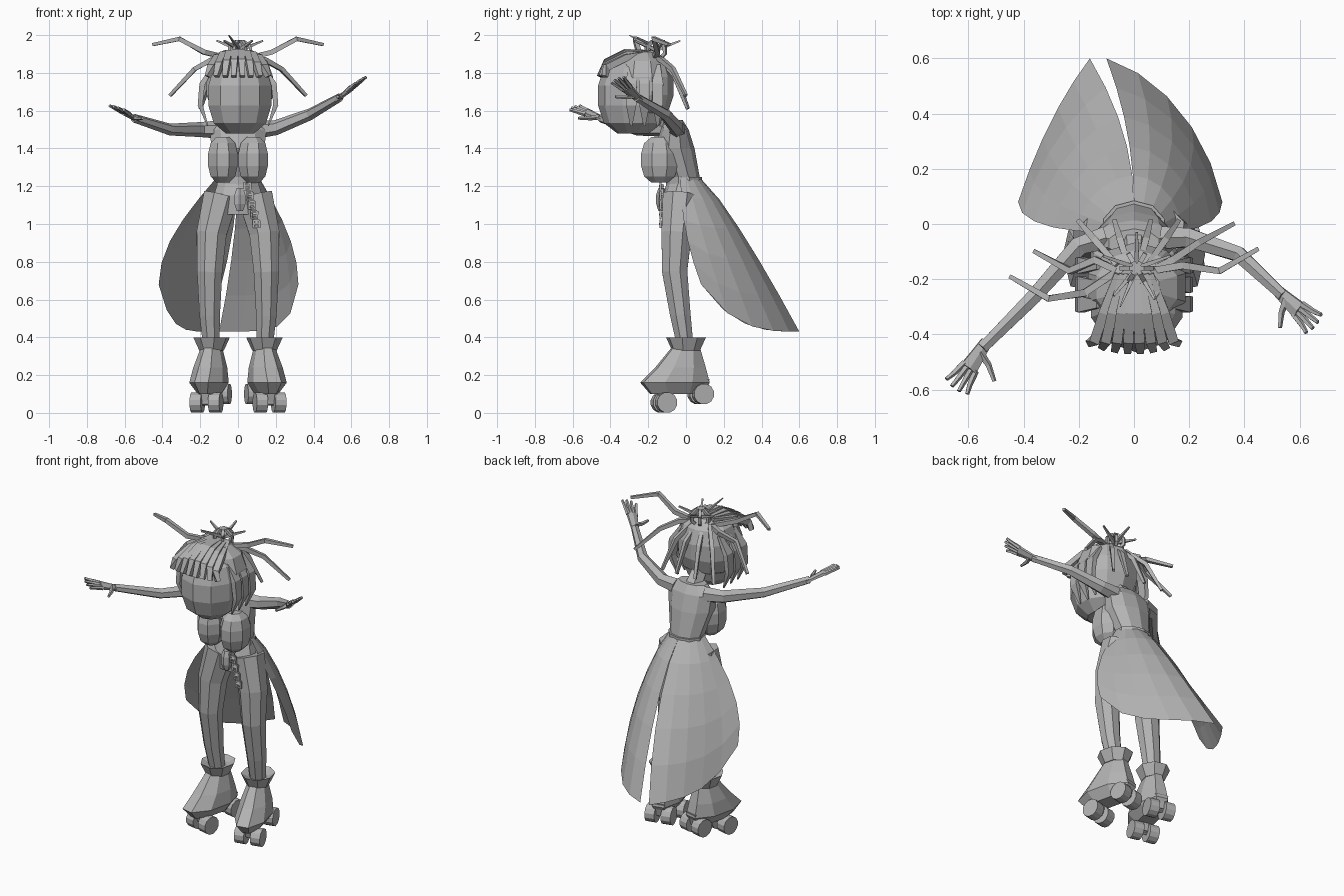
import bpy
from math import sin, cos, pi, radians
from mathutils import Vector, Matrix

old = bpy.data.objects.get("Cube")
if old:
    bpy.data.objects.remove(old)

GREY = (0.45, 0.45, 0.45, 1)
grey = bpy.data.materials.new("plain grey")
grey.use_nodes = True
grey.diffuse_color = GREY
grey.node_tree.nodes["Principled BSDF"].inputs["Base Color"].default_value = GREY

SIDES = (("right", -1), ("left", 1))
SIDEWAYS, FORWARD, UPWARD = Vector((1, 0, 0)), Vector((0, 1, 0)), Vector((0, 0, 1))


def skin(name, rows, closed=True):
    """Join equal rows of points with quads; closed rows become a capped tube."""
    count = len(rows[0])
    faces = []
    for low in range(0, (len(rows) - 1) * count, count):
        for i in range(count if closed else count - 1):
            j = (i + 1) % count
            faces.append((low + i, low + j, low + count + j, low + count + i))
    if closed:
        last = (len(rows) - 1) * count
        faces.append(tuple(reversed(range(count))))
        faces.append(tuple(range(last, last + count)))
    mesh = bpy.data.meshes.new(name)
    mesh.from_pydata([tuple(point) for row in rows for point in row], [], faces)
    mesh.materials.append(grey)
    part = bpy.data.objects.new(name, mesh)
    bpy.context.collection.objects.link(part)
    return part


def loft(name, x, rings, sides=8):
    """Stack level rings given as depth, height, half width and half length."""
    fit = 1 / cos(pi / sides)
    angles = [2 * pi * (i + 0.5) / sides for i in range(sides)]
    return skin(name, [[(x + wide * fit * cos(a), y + deep * fit * sin(a), z) for a in angles]
                       for y, z, wide, deep in rings])


def egg(name, centre, half, levels=6, sides=10):
    """Blunt faceted ellipsoid of the given half sizes."""
    x, y, z = centre
    wide, deep, tall = half
    rings = []
    for i in range(levels):
        a = pi * (i + 0.5) / levels
        bulge = sin(a) ** 0.6
        rings.append((y, z - tall * cos(a) / cos(pi / levels / 2), wide * bulge, deep * bulge))
    return loft(name, x, rings, sides)


def tube(name, path, start, end, sides=6, flat=1.0, up=UPWARD, swell=0.0):
    """Sweep a tapering polygon along a path, flattened along its up side."""
    points = [Vector(p) for p in path]
    last = len(points) - 1
    rows = []
    for i, point in enumerate(points):
        along = (points[min(i + 1, last)] - points[max(i - 1, 0)]).normalized()
        across = along.cross(up).normalized()
        rise = across.cross(along) * flat
        radius = start + (end - start) * i / last + swell * sin(pi * i / last)
        angles = [2 * pi * (k + 0.5) / sides for k in range(sides)]
        rows.append([point + radius * (across * cos(a) + rise * sin(a)) for a in angles])
    return skin(name, rows)


def ring_path(centre, first, second, sides):
    """Points of a closed loop spanned by two half axes."""
    angles = [2 * pi * (i + 0.5) / sides for i in range(sides + 1)]
    return [Vector(centre) + first * cos(a) + second * sin(a) for a in angles]


# Torso, bust and neck
loft("torso", 0, [(-.03, 1.05, .13, .08), (-.03, 1.15, .13, .09), (-.01, 1.24, .1, .08),
                  (-.06, 1.4, .14, .1), (-.06, 1.5, .15, .07), (-.07, 1.55, .09, .05)], sides=10)
for side, s in SIDES:
    egg(side + "_bust", (s * .08, -.14, 1.34), (.08, .1, .12), sides=8)
tube("neck", [(0, -.06, 1.5), (0, -.18, 1.65)], .055, .045, up=SIDEWAYS)

# Bent-forward head with a hair cap over its back and crown
egg("head", (.01, -.28, 1.68), (.17, .18, .2))
egg("hair_cap", (.01, -.23, 1.73), (.18, .16, .18))

# Fringe strips swept from the crown to the brow
STRIPS = 8
for i in range(STRIPS):
    t = 2 * i / (STRIPS - 1) - 1
    drop = .03 * t * t
    tube("fringe_strip", [(.06 * t, -.18, 1.91), (.11 * t, -.32, 1.91 - drop),
                          (.14 * t, -.42, 1.86 - drop), (.16 * t, drop - .46, 1.78)],
         .015, .018, sides=4, swell=.01)

# Cheek locks, and thin locks hanging behind
for side, s in SIDES:
    for y in (-.29, -.22, -.15):
        tube(side + "_cheek_lock", [(s * .13, y, 1.84), (s * .19, y, 1.74), (s * .2, y, 1.63), (s * .16, y, 1.52)],
             .02, .008, sides=4, flat=.5, up=SIDEWAYS, swell=.03)
for x in (-.2, -.07, .06, .16):
    tube("back_lock", [(x * .3, -.15, 1.89), (x * .7, -.06, 1.79), (x, .01, 1.61)], .014, .011, sides=4, swell=.005)

# Long flying strands, one high and one low on each side, swung round a little
for side, s in SIDES:
    swing = s * .05
    root = (s * .06, -.17, 1.88)
    tube(side + "_high_strand", [root, (s * .18, swing - .2, 1.91), (s * .31, swing - .22, 1.98),
                                 (s * .45, swing - .14, 1.95)], .017, .011, sides=4, swell=.004)
    tube(side + "_low_strand", [root, (s * .14, -.13, 1.87), (s * .23, swing - .12, 1.82),
                                (s * .36, swing - .05, 1.68)], .017, .011, sides=4, swell=.004)

# Looped bun with loose ends
hub = Vector((.01, -.16, 1.92))
for turn in (0, 60, 120):
    spin = Matrix.Rotation(radians(turn), 3, "Z")
    tube("bun_loop", ring_path(hub, spin @ SIDEWAYS * .06, UPWARD * .05, sides=8),
         .012, .012, sides=4, up=spin @ FORWARD)
for turn in range(20, 360, 70):
    outward = Matrix.Rotation(radians(turn), 3, "Z") @ SIDEWAYS
    tube("bun_end", [hub, hub + outward * .13 + UPWARD * .05], .014, .006, sides=4)
tube("bun_tip", [hub, (-.05, -.3, 2)], .014, .003, sides=4)


# Arms ending in spread hands
def arm(side, path, ahead, spread):
    tube(side + "_arm", path, .048, .023)
    wrist, ahead, spread = Vector(path[-1]), Vector(ahead), Vector(spread)
    facing = ahead.cross(spread)
    tube(side + "_palm", [wrist - ahead * .15, wrist + ahead * .2, wrist + ahead * .5],
         .024, .037, flat=.45, up=facing)
    for k in (-.6, -.2, .2, .6):
        tube(side + "_finger", [wrist + ahead * .45 + spread * k * .5, wrist + ahead * .75 + spread * k * .7,
                                wrist + ahead * (1 - abs(k) / 8) + spread * k * .9], .013, .008, sides=5)
    tube(side + "_thumb", [wrist + ahead * .1, wrist + ahead * .2 - spread * .6, wrist + ahead * .4 - spread * 1.2],
         .016, .008, sides=5)


arm("right", [(-.1, -.05, 1.5), (-.2, -.08, 1.5), (-.36, -.26, 1.5), (-.55, -.45, 1.56)],
    ahead=(-.1, -.15, .06), spread=(-.07, .05, .02))
arm("left", [(.1, -.05, 1.5), (.2, -.05, 1.51), (.38, -.11, 1.58), (.54, -.26, 1.67)],
    ahead=(.12, -.11, .1), spread=(.05, .06, .03))

# Swept skirt in two halves, open in front and slit behind, each hem drawn to a point
ROWS, COLUMNS = 5, 5
for side, s in SIDES:
    flare = .31 if s < 0 else .21
    rows = []
    for r in range(ROWS + 1):
        t = r / ROWS
        slit = (s * .03 - .13) * t * t
        edge = s * (.11 + flare * sin(t * pi / 2))
        side_y, back_y = .11 * t * t - .03, .07 + .53 * t
        side_z, back_z = 1.25 - .57 * t, 1.25 - .82 * t ** 1.2
        straight = t * (.75 if s < 0 else .35)
        row = []
        for c in range(COLUMNS + 1):
            u = c / COLUMNS
            outward = cos(u * pi / 2) * (1 - straight) + (1 - u) * straight
            behind = sin(u * pi / 2) * (1 - straight) + u * straight
            row.append((slit + (edge - slit) * outward, side_y + (back_y - side_y) * behind,
                        back_z + (side_z - back_z) * (1 - behind) ** 3))
        rows.append(row if s < 0 else row[::-1])
    skin(side + "_skirt_half", rows, closed=False)
loft("waistband", 0, [(-.01, 1.2, .11, .09), (-.01, 1.25, .11, .09)], sides=10)

# Legs and roller boots, toes turned out
for side, s in SIDES:
    tube(side + "_leg", [(s * .09, -.03, 1.15), (s * .14, -.05, .95), (s * .15, -.06, .75),
                         (s * .15, -.03, .52), (s * .14, 0, .33)], .1, .045, sides=8, up=FORWARD)
    boot = [loft(side + "_boot", 0, [(-.05, .1, .05, .14), (-.06, .16, .09, .18), (-.03, .24, .08, .13),
                                     (0, .35, .05, .07)]),
            loft(side + "_boot_cuff", 0, [(0, .33, .06, .07), (0, .4, .09, .1), (0, .38, .05, .06)])]
    for y, z in ((-.12, .055), (.08, .1)):
        hub = Vector((0, y, z))
        boot.append(tube(side + "_axle", [hub - SIDEWAYS * .08, hub + SIDEWAYS * .08], .015, .015))
        boot.append(loft(side + "_truck", 0, [(y, z, .02, .02), (y, z + .08, .04, .04)], sides=4))
        for offset in (-.08, .02):
            inner = hub + SIDEWAYS * offset
            boot.append(tube(side + "_wheel", [inner, inner + SIDEWAYS * .06], .055, .055, sides=12))
    place = Matrix.Translation((s * .14, 0, 0)) @ Matrix.Rotation(s * radians(13), 4, "Z")
    for part in boot:
        part.data.transform(place)

# Pouch and charm chain hanging from the belt
egg("belt_pouch", (.01, -.13, 1.13), (.03, .025, .06), levels=4, sides=6)
for i in range(5):
    x, z = .05 + .012 * i, 1.2 - .05 * i
    tube("charm_link", ring_path((x, -.135, z), SIDEWAYS * .022, UPWARD * .026, sides=4),
         .009, .009, sides=4, up=FORWARD)
    egg("charm_bead", (x, -.13, z), (.012, .014, .012), levels=3, sides=4)
